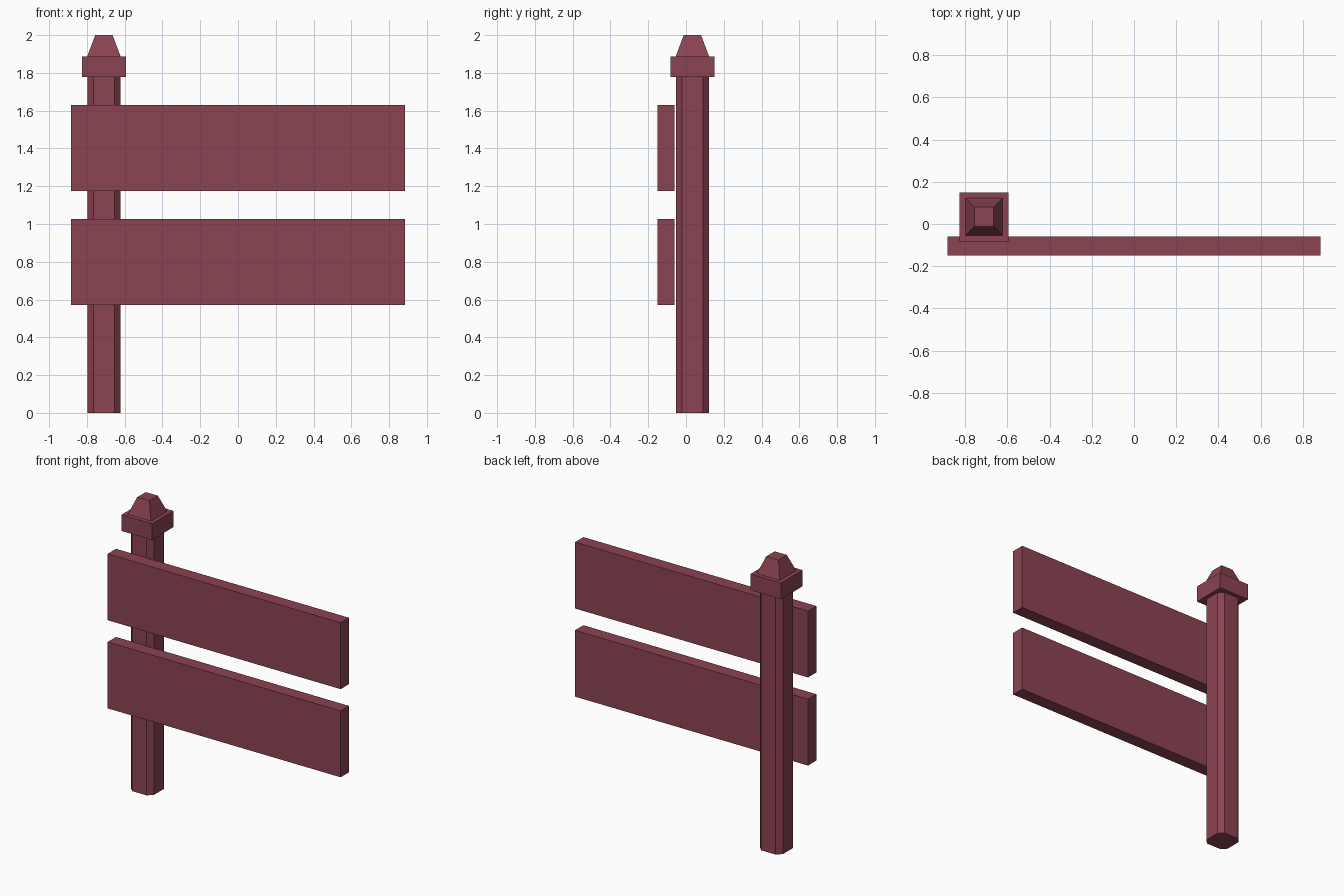
import bpy, bmesh

if "Cube" in bpy.data.objects:
    bpy.data.objects.remove(bpy.data.objects["Cube"])

PX, PY = -0.71, 0.034   # post axis

paint = bpy.data.materials.new("dark red paint")
paint.diffuse_color = (0.26, 0.056, 0.085, 1)
paint.use_nodes = True
paint.node_tree.nodes["Principled BSDF"].inputs["Base Color"].default_value = paint.diffuse_color


def loft(name, cx, cy, sections):
    """Closed solid through (z, outline) sections with equal point counts."""
    bm = bmesh.new()
    rings = [[bm.verts.new((cx + x, cy + y, z)) for x, y in pts] for z, pts in sections]
    n = len(rings[0])
    bm.faces.new(rings[0][::-1])
    bm.faces.new(rings[-1])
    for a, b in zip(rings, rings[1:]):
        for i in range(n):
            j = (i + 1) % n
            bm.faces.new((a[i], a[j], b[j], b[i]))
    bmesh.ops.recalc_face_normals(bm, faces=bm.faces)
    me = bpy.data.meshes.new(name)
    bm.to_mesh(me)
    bm.free()
    me.materials.append(paint)
    ob = bpy.data.objects.new(name, me)
    bpy.context.collection.objects.link(ob)
    return ob


def rect(hx, hy):
    return [(-hx, -hy), (hx, -hy), (hx, hy), (-hx, hy)]


def chamfered(h, c):
    k = h - c
    return [(-k, -h), (k, -h), (h, -k), (h, k), (k, h), (-k, h), (-h, k), (-h, -k)]


# Post with chamfered corners
octagon = chamfered(0.088, 0.033)
loft("post", PX, PY, [(0, octagon), (1.777, octagon)])

# Square cap and tapered finial
loft("post_cap", PX, PY, [(1.777, rect(0.116, 0.116)), (1.888, rect(0.116, 0.116))])
loft("finial", PX, PY, [(1.888, rect(0.088, 0.088)), (2.0, rect(0.046, 0.046))])

# Two sign boards in front of the post
for name, z0, z1 in (("lower_board", 0.572, 1.027), ("upper_board", 1.176, 1.631)):
    r = rect(0.883, 0.045)
    loft(name, 0, -0.105, [(z0, r), (z1, r)])
